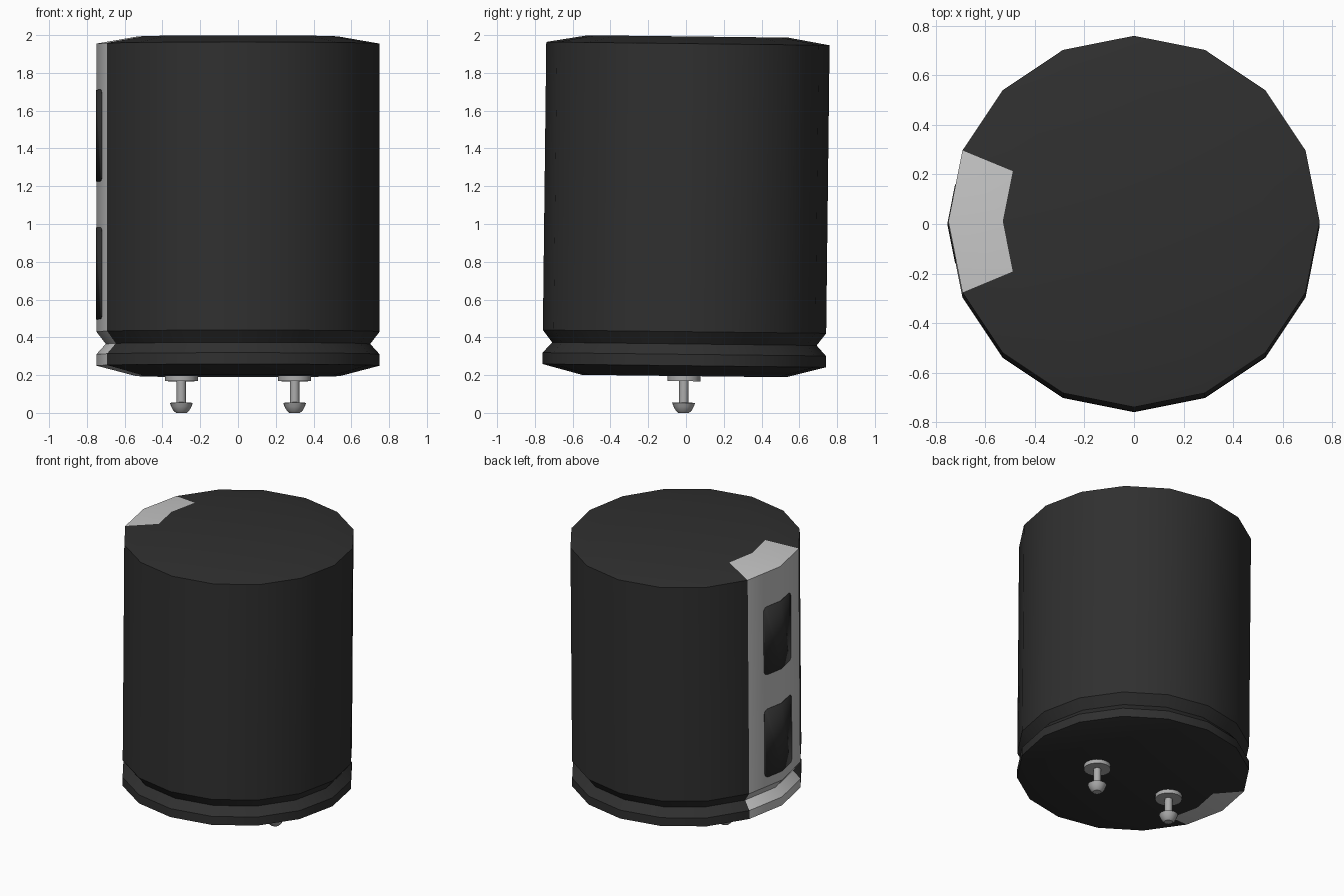
import bpy, bmesh, math
from mathutils import Matrix, Vector

cube = bpy.data.objects.get("Cube")
if cube:
    bpy.data.objects.remove(cube, do_unlink=True)

# the whole can leans very slightly toward +y about mid height
PIVOT = Vector((0, 0, 1.09))
LEAN = (Matrix.Translation(PIVOT) @ Matrix.Rotation(-0.0118, 4, 'X')
        @ Matrix.Translation(-PIVOT))


def material(name, value, rough=0.5):
    m = bpy.data.materials.new(name)
    m.use_nodes = True
    colour = (value, value, value, 1)
    m.diffuse_color = colour
    bsdf = m.node_tree.nodes["Principled BSDF"]
    bsdf.inputs["Base Color"].default_value = colour
    bsdf.inputs["Roughness"].default_value = rough
    return m


sleeve = material("dark sleeve", 0.029)
stripe = material("light grey stripe", 0.56)
metal = material("pin metal", 0.41)


def finish(name, bm, mats):
    bmesh.ops.transform(bm, matrix=LEAN, verts=bm.verts)
    mesh = bpy.data.meshes.new(name)
    bm.to_mesh(mesh)
    bm.free()
    obj = bpy.data.objects.new(name, mesh)
    bpy.context.collection.objects.link(obj)
    for m in mats:
        mesh.materials.append(m)
    bpy.ops.object.select_all(action='DESELECT')
    obj.select_set(True)
    bpy.context.view_layer.objects.active = obj
    bpy.ops.object.shade_smooth_by_angle(angle=math.radians(30))
    return obj


def lathe(profile, sides, cx=0.0):
    """Closed turned solid from (radius, z) points, bottom to top."""
    bm = bmesh.new()
    rings = []
    for r, z in profile:
        rings.append([bm.verts.new((cx + r * math.cos(2 * math.pi * i / sides),
                                    r * math.sin(2 * math.pi * i / sides), z))
                      for i in range(sides)])
    for low, high in zip(rings, rings[1:]):
        for i in range(sides):
            j = (i + 1) % sides
            bm.faces.new((low[i], low[j], high[j], high[i]))
    bm.faces.new(rings[0][::-1])
    bm.faces.new(rings[-1])
    return bm


# can body with crimped neck; the two columns facing -x carry the stripe
body = lathe([(0.54, 0.195), (0.75, 0.25), (0.75, 0.31), (0.70, 0.365),
              (0.75, 0.43), (0.75, 1.955), (0.53, 1.993)], 16)
for f in body.faces:
    c = f.calc_center_median()
    if c.x < 0 and abs(c.y) < 0.2 and len(f.verts) == 4:
        f.material_index = 1
finish("can_body", body, [sleeve, stripe])


# dark rounded marks folded over the middle edge of the stripe
def stripe_mark(name, z0, z1, half=0.152, r=0.03):
    bm = bmesh.new()
    slope = math.tan(math.pi / 16)
    corner = [(half - r + r * math.cos(a), r * math.sin(a))
              for a in (0, math.pi / 6, math.pi / 3, math.pi / 2)]
    outline = [(0, z0)]
    outline += [(y, z0 + r - h) for y, h in reversed(corner)]
    outline += [(y, z1 - r + h) for y, h in corner]
    outline += [(0, z1)]
    for s in (1, -1):
        vs = [bm.verts.new((-0.753 + slope * y, s * y, z)) for y, z in outline]
        bm.faces.new(vs[::-1] if s > 0 else vs)
    bmesh.ops.remove_doubles(bm, verts=bm.verts, dist=1e-5)
    for f in bm.faces:
        f.normal_update()
        if f.normal.x > 0:
            f.normal_flip()
    obj = finish(name, bm, [sleeve])
    mod = obj.modifiers.new("thickness", 'SOLIDIFY')
    mod.thickness = 0.005
    mod.offset = -1


stripe_mark("lower_stripe_mark", 0.495, 0.98)
stripe_mark("upper_stripe_mark", 1.225, 1.71)

# terminal pins: mounting disc, shaft and domed tip
for side, x in (("left", 0.3), ("right", -0.3)):
    pin = lathe([(0.028, 0.0), (0.042, 0.012), (0.053, 0.032), (0.061, 0.053),
                 (0.025, 0.056), (0.025, 0.168), (0.087, 0.168),
                 (0.087, 0.2)], 16, x)
    finish(side + "_pin", pin, [metal])
